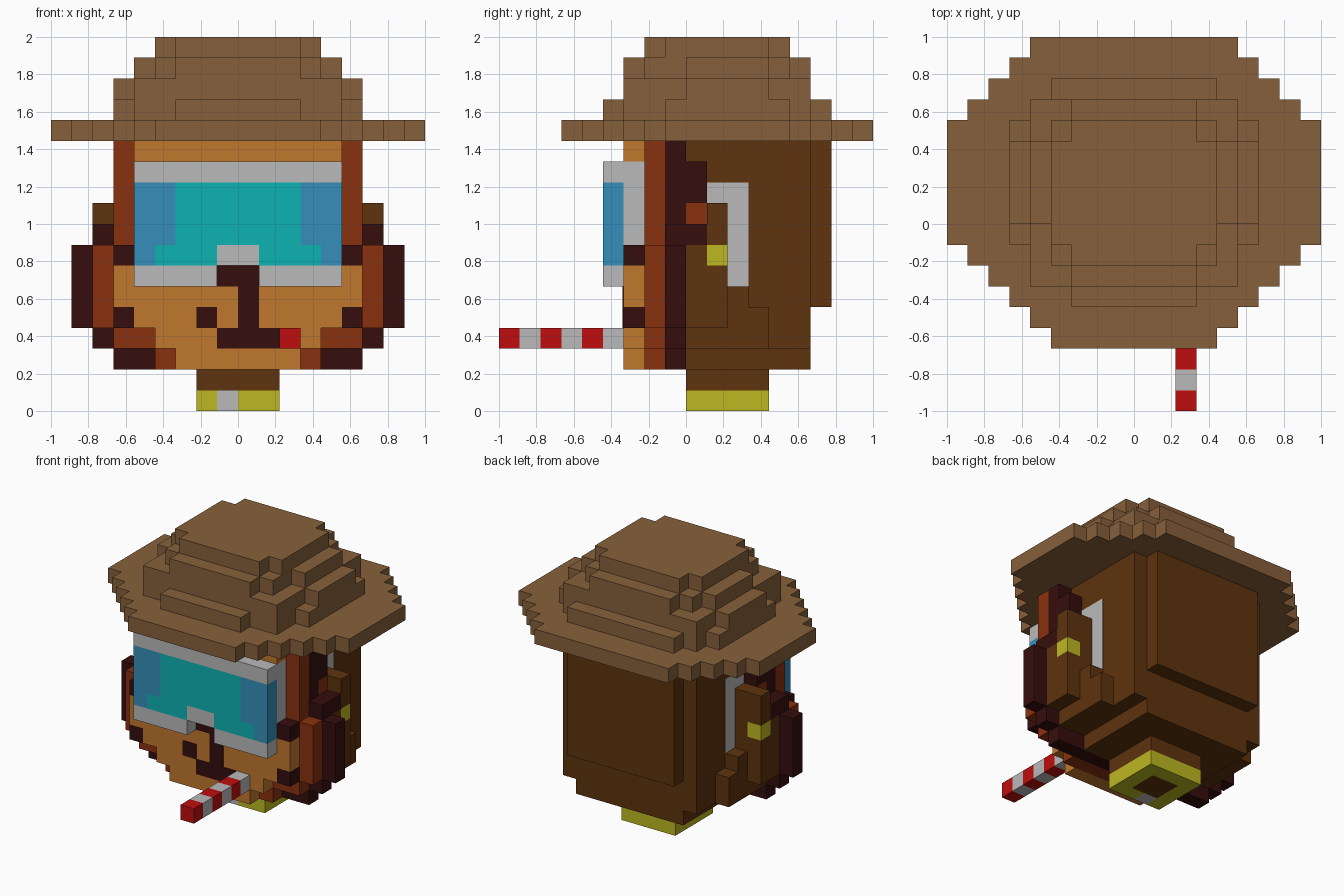
import bpy, bmesh, math
from mathutils import Matrix

cube = bpy.data.objects.get("Cube")
if cube:
    bpy.data.objects.remove(cube, do_unlink=True)

U = 1 / 9  # size of one block


def material(name, rgb):
    lin = [((c / 255 + 0.055) / 1.055) ** 2.4 if c > 10 else c / 255 / 12.92 for c in rgb]
    m = bpy.data.materials.new(name)
    m.use_nodes = True
    m.diffuse_color = (*lin, 1)
    bsdf = m.node_tree.nodes["Principled BSDF"]
    bsdf.inputs["Base Color"].default_value = (*lin, 1)
    bsdf.inputs["Roughness"].default_value = 0.9
    return m


HAT = material("hat_tan", (135, 96, 59))
BROWN = material("dark_brown", (94, 51, 13))
MAROON = material("maroon", (54, 13, 13))
RUST = material("rust", (138, 49, 15))
ORANGE = material("orange", (192, 119, 45))
WHITE = material("light_grey", (186, 186, 186))
CYAN = material("cyan", (14, 178, 178))
BLUE = material("blue", (53, 143, 186))
YELLOW = material("yellow", (188, 184, 33))
RED = material("red", (191, 13, 13))


def finish(name, bm, mat):
    bmesh.ops.scale(bm, vec=(U, U, U), verts=bm.verts)
    bmesh.ops.recalc_face_normals(bm, faces=bm.faces)
    me = bpy.data.meshes.new(name)
    bm.to_mesh(me)
    bm.free()
    me.materials.append(mat)
    ob = bpy.data.objects.new(name, me)
    bpy.context.collection.objects.link(ob)
    return ob


def mirrored(boxes):
    return boxes + [(-b[1], -b[0], *b[2:]) for b in boxes]


def blocks(name, mat, boxes, mirror=False):
    """Union of boxes (x0, x1, y0, y1, z0, z1) in block units, outer skin only."""
    cells = set()
    for x0, x1, y0, y1, z0, z1 in (mirrored(boxes) if mirror else boxes):
        cells |= {(x, y, z) for x in range(x0, x1) for y in range(y0, y1) for z in range(z0, z1)}
    bm = bmesh.new()
    verts = {}
    for c in cells:
        for axis in range(3):
            for side in (0, 1):
                n = list(c)
                n[axis] += 2 * side - 1
                if tuple(n) in cells:
                    continue
                ring = []
                for a, b in ((0, 0), (1, 0), (1, 1), (0, 1)):
                    p = list(c)
                    p[axis] += side
                    p[(axis + 1) % 3] += a
                    p[(axis + 2) % 3] += b
                    p = tuple(p)
                    if p not in verts:
                        verts[p] = bm.verts.new(p)
                    ring.append(verts[p])
                bm.faces.new(ring if side else ring[::-1])
    bmesh.ops.dissolve_limit(bm, angle_limit=math.radians(1), verts=bm.verts, edges=bm.edges)
    return finish(name, bm, mat)


def plates(name, mat, boxes, mirror=False):
    """Thin separate boxes, in block units."""
    bm = bmesh.new()
    for x0, x1, y0, y1, z0, z1 in (mirrored(boxes) if mirror else boxes):
        m = Matrix.Translation(((x0 + x1) / 2, (y0 + y1) / 2, (z0 + z1) / 2))
        m = m @ Matrix.Diagonal((x1 - x0, y1 - y0, z1 - z0, 1))
        bmesh.ops.create_cube(bm, size=1, matrix=m)
    return finish(name, bm, mat)


def layer(z, rows):
    """Rows (half width, y0, y1) of one hat layer."""
    return [(-w, w, y0, y1, z, z + 1) for w, y0, y1 in rows]


# Hat: round brim and stepped crown
blocks("hat_brim", HAT, layer(13, [(4, -6, -5), (5, -5, -4), (6, -4, -3), (7, -3, -2), (8, -2, -1),
                                   (9, -1, 5), (8, 5, 6), (7, 6, 7), (6, 7, 8), (5, 8, 9)]))
blocks("hat_crown", HAT,
       layer(14, [(3, -4, -3), (5, -3, 6), (6, -1, 5), (4, 6, 7)])
       + layer(15, [(5, -3, 6), (6, 0, 4)])
       + layer(16, [(3, -3, 6), (4, -2, 5), (5, 0, 4)])
       + layer(17, [(3, -2, 5), (4, -1, 4)]))

# Head and the layered mane around the face
blocks("head", BROWN, [(-5, 5, 0, 6, 3, 13), (-4, 4, 6, 7, 5, 13), (-4, 4, 0, 6, 2, 3)])
blocks("outer_mane", MAROON, [(-6, 6, -1, 0, 2, 13), (-7, 7, -1, 0, 3, 9), (-8, 8, -1, 0, 4, 8)])
blocks("inner_mane", RUST, [(-4, 4, -2, -1, 2, 3), (-6, 6, -2, -1, 3, 13), (-7, 7, -2, -1, 4, 8)])
blocks("face", ORANGE, [(-3, 3, -3, -2, 2, 3), (-4, 4, -3, -2, 3, 4), (-5, 5, -3, -2, 4, 8),
                        (-6, 6, -3, -2, 5, 7), (-4, 4, -3, -2, 8, 12), (-5, 5, -3, -2, 12, 13)])
blocks("cheek_spots", MAROON, [(5, 6, -3, -2, 4, 5), (5, 6, -3, -2, 7, 8)], True)

# Nose, mouth and mole as thin plates
F = -3.045
plates("nose_and_mouth", MAROON, [(-1, 1, F, -3, 6, 7), (0, 1, F, -3, 4, 6), (-1, 2, F, -3, 3, 4)])
plates("mole", MAROON, [(-2, -1, F, -3, 4, 5)])

# Goggles
blocks("goggle_frame", WHITE, [(-5, 5, -4, -3, 11, 12), (-5, -1, -4, -3, 6, 7), (1, 5, -4, -3, 6, 7),
                               (-1, 1, -4, -3, 7, 8), (-5, -4, -3, -2, 8, 12), (4, 5, -3, -2, 8, 12)])
blocks("goggle_lens", CYAN, [(-3, 3, -4, -3, 8, 11), (-4, -1, -4, -3, 7, 8), (1, 4, -4, -3, 7, 8)])
blocks("goggle_lens_sides", BLUE, [(3, 5, -4, -3, 8, 11), (4, 5, -4, -3, 7, 8)], True)
plates("goggle_straps", WHITE, [(5, 5.045, 1, 3, 6, 11)], True)

# Ears, earrings and side locks
blocks("ears", BROWN, [(5, 7, 1, 2, 8, 10)], True)
blocks("ear_insides", RUST, [(5, 6, 0, 1, 9, 10)], True)
blocks("ear_fronts", MAROON, [(5, 6, 0, 1, 10, 12), (5, 7, 0, 1, 8, 9)], True)
blocks("earrings", YELLOW, [(6, 7, 1, 2, 7, 8)], True)
blocks("side_locks", BROWN, [(5, 7, 0, 1, 4, 8), (5, 6, 0, 1, 3, 4), (5, 6, 1, 2, 3, 8), (6, 7, 1, 2, 4, 7),
                             (5, 6, 2, 3, 3, 6), (5, 6, 3, 4, 3, 5)], True)

# Neck and collar
blocks("neck", BROWN, [(-2, 2, 0, 4, 1, 2), (-1, 1, 1, 3, 0, 1)])
blocks("collar", YELLOW, [(-2, -1, 0, 4, 0, 1), (1, 2, 0, 4, 0, 1), (-1, 1, 3, 4, 0, 1), (0, 1, 0, 1, 0, 1)])
blocks("collar_tab", WHITE, [(-1, 0, 0, 1, 0, 1)])

# Striped straw
blocks("straw_red", RED, [(2, 3, y, y + 1, 3, 4) for y in (-9, -7, -5)])
blocks("straw_white", WHITE, [(2, 3, y, y + 1, 3, 4) for y in (-8, -6, -4)])
